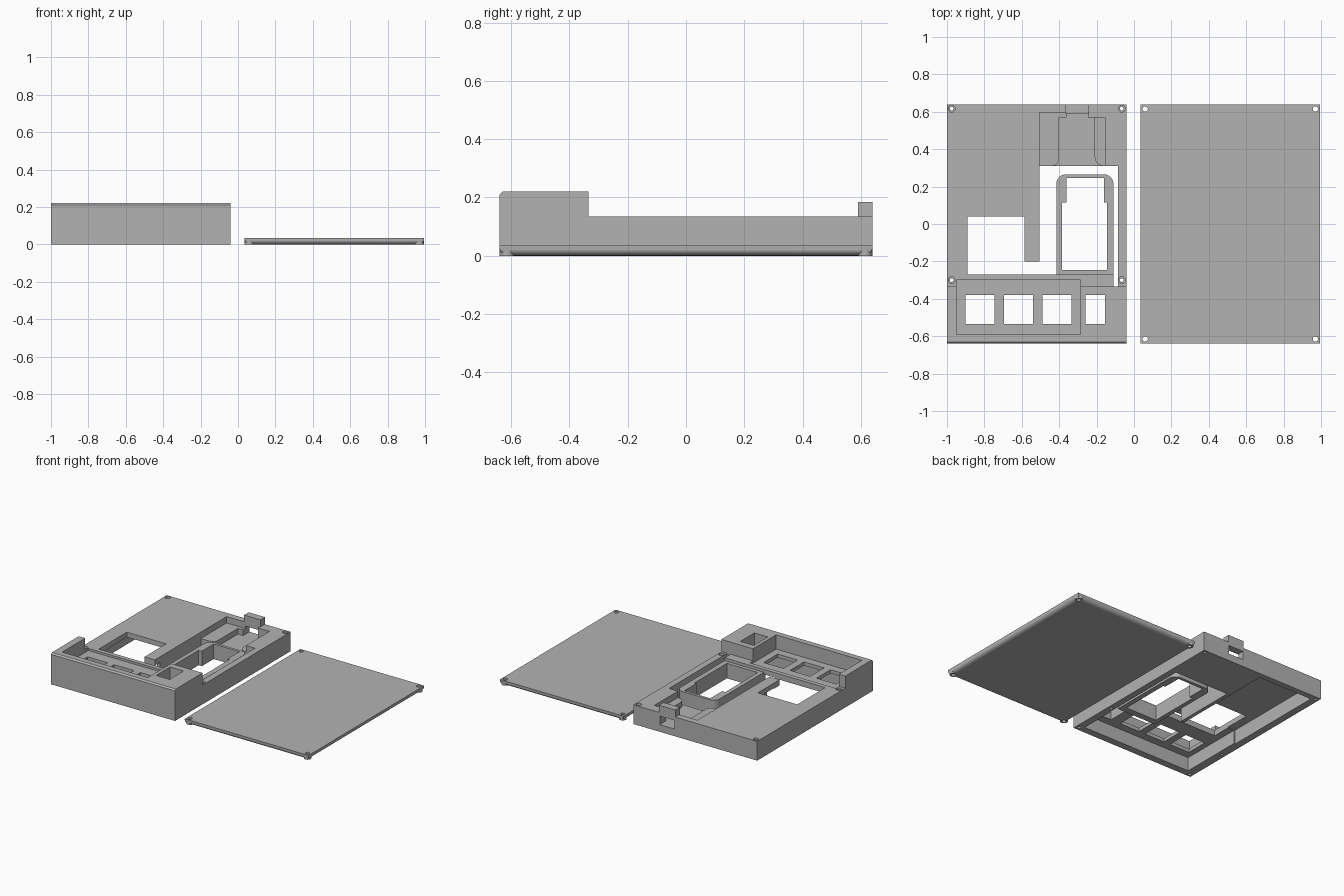
import bpy, bmesh, math

if "Cube" in bpy.data.objects:
    bpy.data.objects.remove(bpy.data.objects["Cube"], do_unlink=True)

grey = bpy.data.materials.new("matte_grey")
grey.use_nodes = True
grey.diffuse_color = (0.45, 0.45, 0.45, 1)
grey.node_tree.nodes["Principled BSDF"].inputs["Base Color"].default_value = (0.45, 0.45, 0.45, 1)


def prism(name, outline, low, high, axis="z"):
    """Extrude an outline along z (points are x, y) or along x (points are y, z)."""
    def place(p, t):
        return (p[0], p[1], t) if axis == "z" else (t, p[0], p[1])
    bm = bmesh.new()
    face = bm.faces.new([bm.verts.new(place(p, low)) for p in outline])
    top = bmesh.ops.extrude_face_region(bm, geom=[face])["geom"]
    shift = (0, 0, high - low) if axis == "z" else (high - low, 0, 0)
    bmesh.ops.translate(bm, vec=shift, verts=[v for v in top if isinstance(v, bmesh.types.BMVert)])
    bmesh.ops.recalc_face_normals(bm, faces=bm.faces)
    mesh = bpy.data.meshes.new(name)
    bm.to_mesh(mesh)
    bm.free()
    mesh.materials.append(grey)
    ob = bpy.data.objects.new(name, mesh)
    bpy.context.collection.objects.link(ob)
    return ob


def box(name, x0, x1, y0, y1, z0, z1):
    return prism(name, [(x0, y0), (x1, y0), (x1, y1), (x0, y1)], z0, z1)


def disc(name, x, y, r, z0, z1, sides=24):
    ring = [(x + r * math.cos(2 * math.pi * i / sides), y + r * math.sin(2 * math.pi * i / sides))
            for i in range(sides)]
    return prism(name, ring, z0, z1)


def arc(cx, cy, r, start, end, steps=6):
    angles = [math.radians(start + (end - start) * i / steps) for i in range(steps + 1)]
    return [(cx + r * math.cos(a), cy + r * math.sin(a)) for a in angles]


def apply_modifier(ob, mod):
    bpy.context.view_layer.objects.active = ob
    bpy.ops.object.modifier_apply(modifier=mod.name)


def combine(ob, other, operation):
    mod = ob.modifiers.new("combine", "BOOLEAN")
    mod.operation, mod.solver, mod.object = operation, "EXACT", other
    apply_modifier(ob, mod)
    bpy.data.objects.remove(other, do_unlink=True)


def cut(ob, *dims):
    combine(ob, box("cutter", *dims), "DIFFERENCE")


# Case body: low deck with a raised front block
case = prism("case", [(-0.64, 0), (0.64, 0), (0.64, 0.135), (-0.335, 0.135), (-0.335, 0.22),
                      (-0.63, 0.22), (-0.64, 0.21)], -1, -0.04, "x")

# Hollow underside: large bay, front bay and the bay around the tray
cut(case, -0.95, -0.53, -0.14, 0.6, -0.1, 0.1)
cut(case, -0.94, -0.09, -0.59, -0.14, -0.1, 0.095)
cut(case, -0.505, -0.085, -0.335, 0.31, -0.1, 0.1)
cut(case, -0.585, -0.505, -0.27, -0.2, -0.1, 0.3)

# Deck openings
cut(case, -0.89, -0.585, -0.27, 0.04, -0.1, 0.3)
cut(case, -0.505, -0.41, -0.27, 0.31, -0.1, 0.3)
cut(case, -0.41, -0.085, -0.27, 0.31, -0.1, 0.3)
cut(case, -0.11, -0.085, -0.335, -0.26, -0.1, 0.3)

# Button pocket and its windows
cut(case, -0.95, -0.285, -0.59, -0.3, 0.12, 0.3)
for left, right in ((-0.9, -0.745), (-0.695, -0.54), (-0.49, -0.335), (-0.26, -0.155)):
    cut(case, left, right, -0.535, -0.38, -0.1, 0.3)

# Plug recess with stepped shoulders, flared cable channel and rear slot
cut(case, -0.505, -0.36, 0.3, 0.595, 0.09, 0.3)
cut(case, -0.37, -0.245, 0.3, 0.595, 0.09, 0.3)
cut(case, -0.25, -0.155, 0.3, 0.57, 0.09, 0.3)
channel = ([(-0.4, 0.57)] + arc(-0.44, 0.35, 0.04, 0, -90) + [(-0.44, 0.3), (-0.16, 0.3)]
           + arc(-0.16, 0.36, 0.05, 270, 180) + [(-0.21, 0.57)])
combine(case, prism("cutter", channel, 0.05, 0.3), "DIFFERENCE")
cut(case, -0.36, -0.245, 0.55, 0.7, 0.05, 0.3)

# Rounded tray frame with a stepped opening
frame = prism("tray_frame", [(-0.415, -0.29), (-0.11, -0.29)]
              + arc(-0.16, 0.215, 0.05, 0, 90) + arc(-0.365, 0.215, 0.05, 90, 180), 0.01, 0.115)
cut(frame, -0.385, -0.145, -0.245, 0.115, -0.1, 0.3)
cut(frame, -0.36, -0.16, 0.1, 0.245, -0.1, 0.3)
combine(case, frame, "UNION")

# Cable clamp bridging the rear slot
combine(case, box("cable_clamp", -0.365, -0.24, 0.59, 0.64, 0.11, 0.185), "UNION")

# Screw holes: countersunk in the deck, blind under the front corners
for x in (-0.975, -0.065):
    for y in (0.617, -0.3):
        combine(case, disc("cutter", x, y, 0.018, 0.12, 0.3), "DIFFERENCE")
        combine(case, disc("cutter", x, y, 0.01, -0.1, 0.3), "DIFFERENCE")
    combine(case, disc("cutter", x, -0.617, 0.012, -0.1, 0.1), "DIFFERENCE")

# Lid with a rounded lower edge
lid = box("lid", 0.035, 0.995, -0.64, 0.64, 0, 0.035)
bm = bmesh.new()
bm.from_mesh(lid.data)
lower = [e for e in bm.edges if all(v.co.z < 0.01 for v in e.verts)]
bmesh.ops.bevel(bm, geom=lower, offset=0.028, segments=5, profile=0.5, affect="EDGES")
bm.to_mesh(lid.data)
bm.free()

# Full-height pads and screw holes at the lid corners
for x in (0.06, 0.97):
    for y in (-0.615, 0.615):
        combine(lid, disc("pad", x, y, 0.0245, 0, 0.035), "UNION")
        combine(lid, disc("cutter", x, y, 0.014, -0.1, 0.1), "DIFFERENCE")

for ob in (case, lid):
    bpy.ops.object.select_all(action="DESELECT")
    ob.select_set(True)
    bpy.context.view_layer.objects.active = ob
    bpy.ops.object.shade_smooth_by_angle(angle=math.radians(30))
